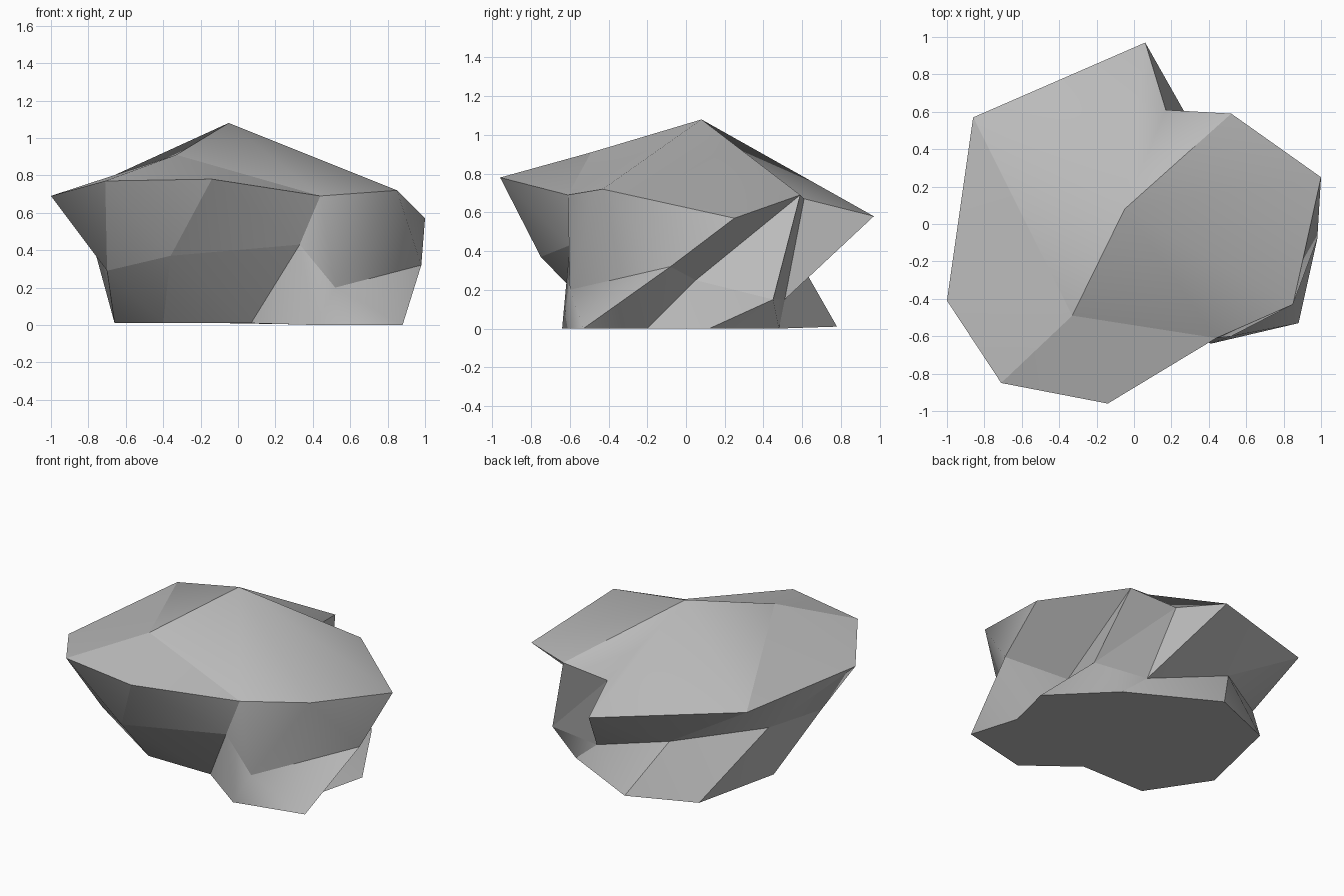
import bpy
import bmesh
import math
from mathutils import Vector

# Remove the default cube only
default_cube = bpy.data.objects.get("Cube")
if default_cube:
    bpy.data.objects.remove(default_cube, do_unlink=True)

# Stone colour
stone = bpy.data.materials.new("stone_grey")
stone.use_nodes = True
grey = (0.5, 0.5, 0.5, 1.0)
stone.diffuse_color = grey
shader = next(n for n in stone.node_tree.nodes if n.type == "BSDF_PRINCIPLED")
shader.inputs["Base Color"].default_value = grey
shader.inputs["Roughness"].default_value = 0.9

# Three rings of ten corners, counter-clockwise from the front left
shoulder_points = [
    (.85, -.43, .72), (1, .25, .57), (.52, .59, .69), (.17, .61, .67),
    (.06, .97, .58), (-.86, .57, .71), (-1, -.41, .69), (-.71, -.85, .77),
    (-.14, -.96, .78), (.44, -.61, .69)]
waist_points = [
    (.52, -.6, .2), (.98, -.08, .32), (.58, .05, .25), (.7, .45, .15),
    (.32, .51, .15), (-.28, .58, .36), (-.78, .22, .45), (-.7, -.47, .29),
    (-.36, -.75, .37), (.33, -.6, .43)]
foot_points = [
    (.41, -.64, 0), (.88, -.53, 0), (.78, -.2, 0), (.86, .12, 0),
    (.5, .48, 0), (-.08, .78, .01), (-.52, .6, .01), (-.66, -.01, .01),
    (-.4, -.4, .01), (.07, -.4, .01)]

bm = bmesh.new()


def make_ring(points):
    """Add one ring of corner vertices."""
    return [bm.verts.new(Vector(point)) for point in points]


diagonals = set()


def add_facet(*corners):
    """Fill a facet as a fan from its first corner; inner edges stay soft."""
    pivot = corners[0]
    for k in range(1, len(corners) - 1):
        bm.faces.new((pivot, corners[k], corners[k + 1]))
    for corner in corners[2:-1]:
        diagonals.add(bm.edges.get((pivot, corner)))


def add_band(upper, lower):
    """Join two rings with twisted four-sided facets."""
    count = len(upper)
    for i in range(count):
        j = (i + 1) % count
        add_facet(upper[i], lower[i], lower[j], upper[j])


shoulder = make_ring(shoulder_points)
waist = make_ring(waist_points)
foot = make_ring(foot_points)
peak, ridge = make_ring([(-.05, .08, 1.08), (-.33, -.49, .91)])

# Sides and underside
add_band(shoulder, waist)
add_band(waist, foot)
bm.faces.new(list(reversed(foot)))

# Top: two large slopes beside the ridge and two small front slopes
east, south_east, back, notch, spike, back_right, side_right, front_right, front, front_left = (
    shoulder[0], shoulder[1], shoulder[2], shoulder[3], shoulder[4],
    shoulder[5], shoulder[6], shoulder[7], shoulder[8], shoulder[9])
add_facet(peak, ridge, front_left, east, south_east, back)
add_facet(peak, back, notch, spike, back_right, ridge)
add_facet(ridge, back_right, side_right, front_right)
add_facet(ridge, front_right, front, front_left)

# The front left corner is rounded off; all other facet borders are crisp
diagonals.add(bm.edges.get((shoulder[0], waist[0])))
diagonals.add(bm.edges.get((waist[0], foot[0])))
bm.normal_update()
for face in bm.faces:
    face.smooth = True
for edge in bm.edges:
    soft = edge in diagonals and edge.calc_face_angle(math.pi) < math.radians(60)
    edge.smooth = soft

mesh = bpy.data.meshes.new("boulder")
bm.to_mesh(mesh)
bm.free()
mesh.materials.append(stone)
boulder = bpy.data.objects.new("boulder", mesh)
bpy.context.scene.collection.objects.link(boulder)
